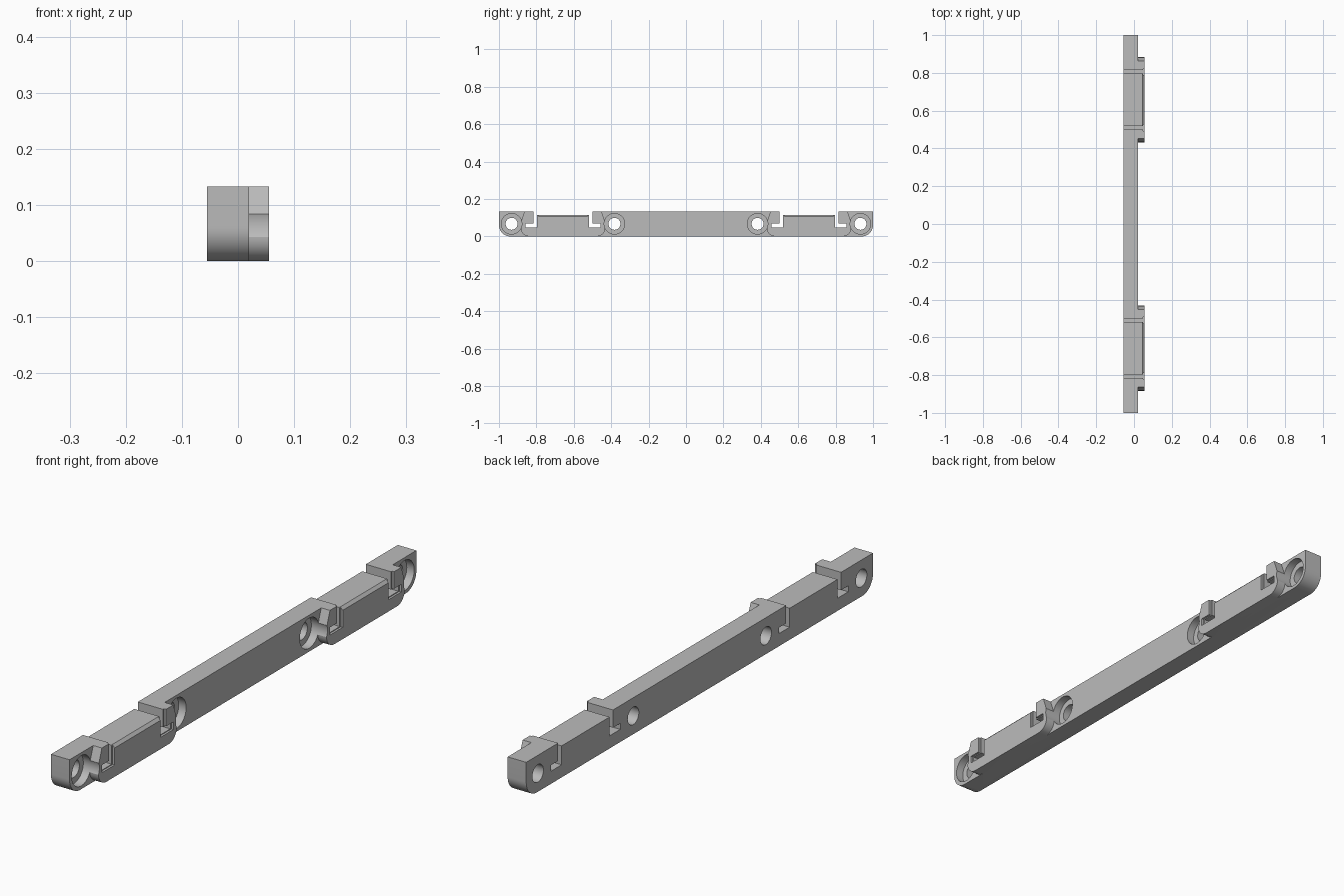
import bpy, bmesh, math
from mathutils import Vector

if "Cube" in bpy.data.objects:
    bpy.data.objects.remove(bpy.data.objects["Cube"])

grey = bpy.data.materials.new("plain grey")
grey.use_nodes = True
grey.diffuse_color = (0.5, 0.5, 0.5, 1)
grey.node_tree.nodes["Principled BSDF"].inputs["Base Color"].default_value = (0.5, 0.5, 0.5, 1)

TOP, BACK, FACE, PAD = 0.133, -0.055, 0.02, 0.055   # bar height and x layers
CENTRE, HOLE_Z = 0.6575, 0.067                      # clip centre and screw height


def prism(name, pts, lo, hi, axis="x"):
    """Extrude a (y, z) profile along x, or an (x, z) profile along y."""
    bm = bmesh.new()
    place = (lambda a, b: (lo, a, b)) if axis == "x" else (lambda a, b: (a, lo, b))
    face = bm.faces.new([bm.verts.new(place(a, b)) for a, b in pts])
    out = bmesh.ops.extrude_face_region(bm, geom=[face])
    step = Vector((hi - lo, 0, 0)) if axis == "x" else Vector((0, hi - lo, 0))
    moved = [v for v in out["geom"] if isinstance(v, bmesh.types.BMVert)]
    bmesh.ops.translate(bm, verts=moved, vec=step)
    bmesh.ops.recalc_face_normals(bm, faces=bm.faces)
    mesh = bpy.data.meshes.new(name)
    bm.to_mesh(mesh)
    bm.free()
    ob = bpy.data.objects.new(name, mesh)
    bpy.context.collection.objects.link(ob)
    mesh.materials.append(grey)
    return ob


def arc(cy, cz, r, start, end, n):
    return [(cy + r * math.cos(math.radians(start + (end - start) * i / n)),
             cz + r * math.sin(math.radians(start + (end - start) * i / n)))
            for i in range(n + 1)]


def combine(target, other, operation):
    mod = target.modifiers.new("join", "BOOLEAN")
    mod.operation, mod.solver, mod.object = operation, "EXACT", other
    bpy.context.view_layer.objects.active = target
    bpy.ops.object.modifier_apply(modifier=mod.name)
    bpy.data.objects.remove(other)


def cut(target, pts, lo, hi, axis="x"):
    combine(target, prism("cutter", pts, lo, hi, axis), "DIFFERENCE")


def box(a, b, c, d):
    return [(a, c), (b, c), (b, d), (a, d)]


# Bar with rounded lower ends
R = 0.06
bar = prism("mounting_bar", [(-1, TOP)] + arc(-1 + R, R, R, 180, 270, 12)
            + arc(1 - R, R, R, 270, 360, 12) + [(1, TOP)], BACK, FACE)

# Raised pads: hooks lean in at the top, lower corners are rounded
half, r = 0.226, 0.045
for c in (-CENTRE, CENTRE):
    outline = ([(c - half + 0.02, TOP), (c - half, 0.075)]
               + arc(c - half + r, r, r, 180, 270, 8)
               + arc(c + half - r, r, r, 270, 360, 8)
               + [(c + half, 0.075), (c + half - 0.02, TOP)])
    combine(bar, prism("clip_pad", outline, FACE - 0.02, PAD), "UNION")

for c in (-CENTRE, CENTRE):
    # Lowered tongue with a chamfered front edge
    cut(bar, box(c - 0.148, c + 0.148, 0.115, 0.2), -0.1, 0.1)
    cut(bar, [(0.045, 0.115), (0.045, 0.2), (0.1, 0.2), (0.1, 0.105), (PAD, 0.105)],
        c - 0.148, c + 0.148, "y")
    for s in (-1, 1):
        # L-shaped slot through the bar, slightly wider at the pad face
        for grow, start in ((0, -0.1), (0.006, 0.047)):
            a, b, e = 0.138 - grow, 0.158 + grow, 0.2 + grow
            z0, z1 = 0.046 - grow / 2, 0.068 + grow / 2
            slot = [(a, 0.2), (b, 0.2), (b, z1), (e, z1), (e, z0), (a, z0)]
            cut(bar, [(c + s * y, z) for y, z in slot], start, 0.1)
        # Counterbored screw hole
        y = c + s * 0.275
        cut(bar, arc(y, HOLE_Z, 0.055, 0, 352.5, 47), -0.01, 0.1)
        cut(bar, arc(y, HOLE_Z, 0.032, 0, 350, 35), -0.1, 0.1)

bpy.ops.object.select_all(action="DESELECT")
bar.select_set(True)
bpy.context.view_layer.objects.active = bar
bpy.ops.object.shade_smooth_by_angle(angle=math.radians(30))
